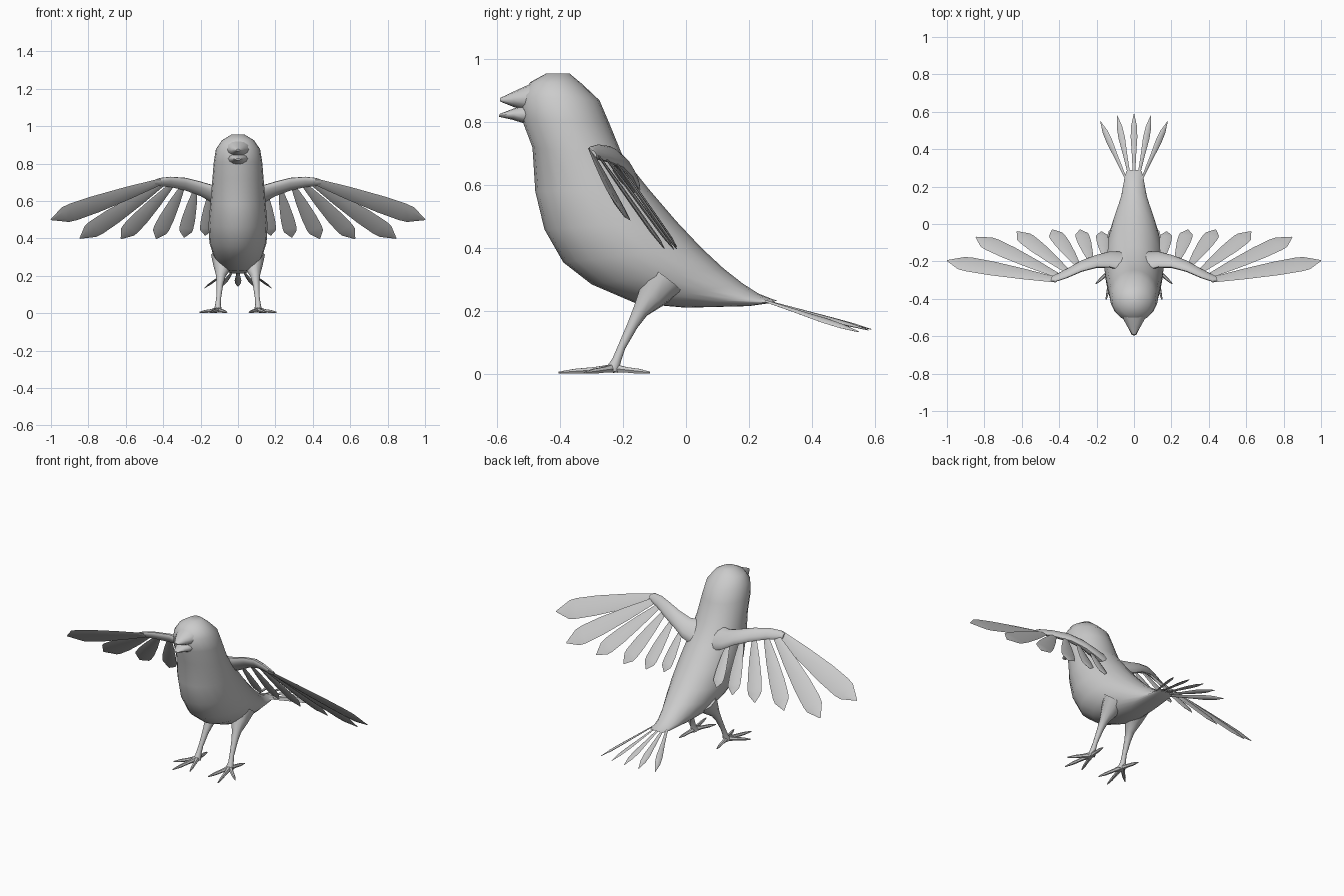
import bpy, bmesh, math
from mathutils import Vector as V

if "Cube" in bpy.data.objects:
    bpy.data.objects.remove(bpy.data.objects["Cube"])


def loft(bm, rings, n):
    """Skin elliptical rings given as (centre, half-axis a, half-axis b), capped at both ends."""
    loops = []
    for c, a, b in rings:
        loops.append([bm.verts.new(V(c) + V(a) * math.cos(2 * math.pi * i / n)
                                   + V(b) * math.sin(2 * math.pi * i / n)) for i in range(n)])
    for p, q in zip(loops, loops[1:]):
        for i in range(n):
            j = (i + 1) % n
            bm.faces.new((p[i], p[j], q[j], q[i]))
    bm.faces.new(loops[0])
    bm.faces.new(loops[-1])


def finish(bm, name, mirror=False, angle=50):
    bmesh.ops.recalc_face_normals(bm, faces=bm.faces)
    me = bpy.data.meshes.new(name)
    bm.to_mesh(me)
    bm.free()
    ob = bpy.data.objects.new(name, me)
    bpy.context.collection.objects.link(ob)
    bpy.ops.object.select_all(action='DESELECT')
    ob.select_set(True)
    bpy.context.view_layer.objects.active = ob
    bpy.ops.object.shade_smooth_by_angle(angle=math.radians(angle))
    if mirror:
        m = ob.modifiers.new("mirror", 'MIRROR')
        m.use_mirror_merge = False
    return ob


def slices(rows):
    """Rings on the centre plane from (back y, back z, front y, front z, half width)."""
    out = []
    for y1, z1, y2, z2, w in rows:
        p, q = V((0, y1, z1)), V((0, y2, z2))
        out.append(((p + q) / 2, (w, 0, 0), (p - q) / 2))
    return out


def tube(bm, pts, n=8):
    """Round limb through points (x, y, z, radius)."""
    P = [V(p[:3]) for p in pts]
    rings = []
    for i, p in enumerate(pts):
        d = (P[min(i + 1, len(P) - 1)] - P[max(i - 1, 0)]).normalized()
        ref = V((0, 0, 1)) if abs(d.z) < 0.6 else V((0, 1, 0))
        a = d.cross(ref).normalized()
        rings.append((P[i], a * p[3], a.cross(d) * p[3]))
    loft(bm, rings, n)


def feather(bm, base, tip, width, normal, shape, thick=0.006):
    base, tip = V(base), V(tip)
    d = (tip - base).normalized()
    side = V(normal).cross(d).normalized()
    up = d.cross(side)
    loft(bm, [(base.lerp(tip, t), side * width / 2 * w, up * thick * min(1, w + 0.2))
              for t, w in shape], 6)


# body: crown, chest, belly, rump
bm = bmesh.new()
loft(bm, slices([
    (-.37, .955, -.445, .955, .035), (-.33, .922, -.495, .928, .085),
    (-.275, .87, -.525, .885, .118), (-.245, .80, -.522, .81, .13),
    (-.20, .69, -.488, .72, .138), (-.12, .59, -.479, .58, .148),
    (-.03, .485, -.45, .46, .158), (.05, .40, -.39, .355, .153),
    (.12, .335, -.30, .285, .132), (.18, .288, -.16, .225, .10),
    (.23, .256, .0, .211, .072), (.275, .238, .2, .216, .052),
    (.29, .234, .27, .226, .042)]), 20)
finish(bm, "body", angle=60)

# open beak, upper and lower halves
bm = bmesh.new()
loft(bm, slices([(-.44, .945, -.44, .80, .085), (-.50, .92, -.50, .835, .062),
                 (-.55, .897, -.545, .848, .036), (-.592, .877, -.59, .866, .010)]), 12)
finish(bm, "upper_beak")
bm = bmesh.new()
loft(bm, slices([(-.45, .87, -.45, .77, .075), (-.51, .857, -.51, .795, .052),
                 (-.545, .845, -.55, .808, .034), (-.592, .827, -.595, .818, .012)]), 12)
finish(bm, "lower_beak")

# legs with four toes each
bm = bmesh.new()
tube(bm, [(.075, -.07, .30, .07), (.085, -.11, .245, .047), (.092, -.145, .20, .026),
          (.097, -.17, .155, .018), (.103, -.205, .085, .013), (.107, -.22, .045, .015),
          (.107, -.235, .012, .022)], 10)
for tx, ty in ((.205, -.32), (.15, -.405), (.06, -.37), (.125, -.115)):
    a, b = V((.107, -.23, .018)), V((tx, ty, .005))
    tube(bm, [(*a, .016), (*a.lerp(b, .35), .010), (*a.lerp(b, .7), .009), (*b, .003)], 6)
for v in bm.verts:
    v.co.z = max(v.co.z, 0)
finish(bm, "legs", mirror=True)

# wing arms: flat tapering limbs lying in the wing plane
normal = V((0, .77, .64))
chord = V((0, .64, -.77))
bm = bmesh.new()
loft(bm, [((x, y, z), chord * c, normal * t) for x, y, z, c, t in (
    (.06, -.20, .62, .075, .03), (.13, -.19, .635, .06, .026), (.20, -.20, .665, .048, .022),
    (.28, -.225, .69, .042, .019), (.36, -.265, .702, .034, .016),
    (.42, -.29, .702, .026, .012), (.445, -.295, .70, .014, .008))], 12)
finish(bm, "wing_arms", mirror=True)

# six flight feathers per wing
wing_shape = ((0, .35), (.3, .72), (.6, .97), (.8, 1), (.87, .9), (1, .06))
bm = bmesh.new()
for base, tip, w in (
        ((.41, -.30, .705), (1.0, -.195, .50), .12),
        ((.41, -.275, .69), (.845, -.07, .40), .11),
        ((.36, -.25, .68), (.625, -.04, .398), .095),
        ((.30, -.22, .67), (.437, -.03, .398), .085),
        ((.23, -.20, .65), (.288, -.03, .405), .075),
        ((.155, -.18, .62), (.175, -.04, .415), .065)):
    feather(bm, base, tip, w, normal, wing_shape)
finish(bm, "wing_feathers", mirror=True, angle=30)

# fanned tail feathers
tail_shape = ((0, .3), (.35, .6), (.65, 1), (.82, .85), (1, .06))
bm = bmesh.new()
for k in range(-2, 3):
    feather(bm, (k * .02, .235, .238), (k * .09, .59 - .01 * k * k, .142 - .002 * k * k), .036,
            (k * .3, .25, 1), tail_shape, .005)
finish(bm, "tail_feathers", angle=30)
